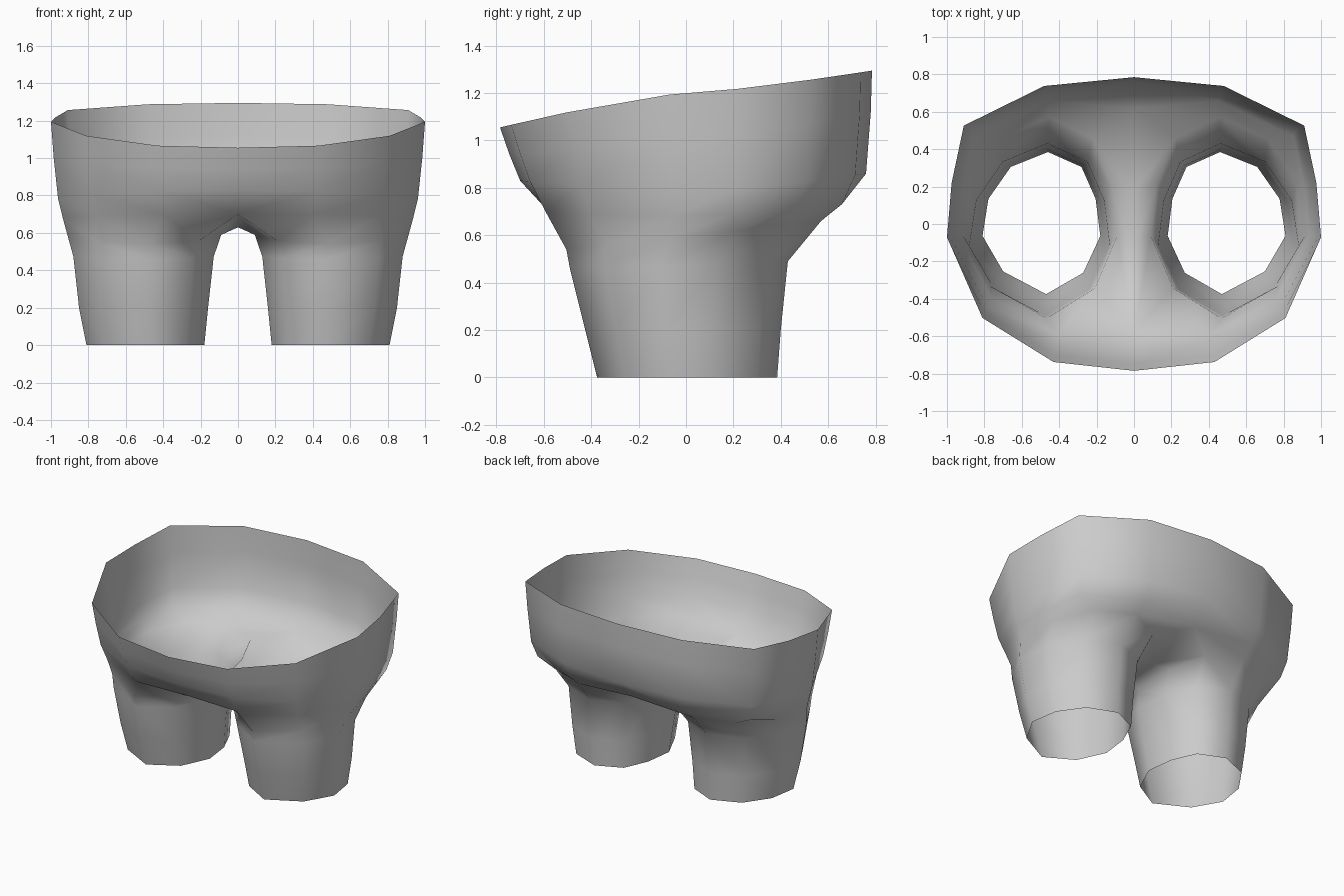
import bpy, bmesh

if "Cube" in bpy.data.objects:
    bpy.data.objects.remove(bpy.data.objects["Cube"])

# Leg outline, normalised to -1..1, counter-clockwise from the inner front corner
LEG = [(-.71, -.70), (-.08, -1), (.65, -.68), (1, -.18), (.9, .34),
       (.52, .79), (-.11, 1), (-.68, .79), (-.92, .34), (-1, -.18)]
# Waist outline, right half, from centre front to centre back
WAIST = [(0, -1), (.43, -.94), (.81, -.64), (1, -.09), (.975, .28),
         (.91, .67), (.48, .94), (0, 1)]

bm = bmesh.new()


def leg_ring(x0, x1, y0, y1, z, tilt):
    """Leg section fitted to an x/y box, tilted from front to back."""
    return [bm.verts.new(((x0 + x1) / 2 + u * (x1 - x0) / 2,
                          (y0 + y1) / 2 + v * (y1 - y0) / 2,
                          z + tilt * v)) for u, v in LEG]


def body_row(half_width, front, back, z_front, z_side, z_back):
    """Half ring round the body with separate front, side and back heights."""
    row = []
    for u, v in WAIST:
        y = v * (back if v > 0 else -front)
        end = z_back if v > 0 else z_front
        row.append(bm.verts.new((u * half_width, y,
                                 z_side + (end - z_side) * abs(v) ** 1.3)))
    return row


def bridge(low, high, closed):
    n = len(low)
    for i in range(n if closed else n - 1):
        j = (i + 1) % n
        bm.faces.new((low[i], low[j], high[j], high[i]))


# Leg, hem to top
legs = [leg_ring(.18, .81, -.375, .385, 0, 0),
        leg_ring(.16, .85, -.425, .40, .2, 0),
        leg_ring(.13, .88, -.49, .43, .475, .015),
        leg_ring(.09, .912, -.505, .57, .60, .06)]

# Body, hip to waist
body = [body_row(.937, -.63, .70, .70, .68, .735),
        body_row(.962, -.70, .76, .83, .78, .86),
        body_row(.985, -.745, .78, .94, 1.0, 1.12),
        body_row(1.0, -.785, .785, 1.055, 1.2, 1.295)]
body[0][0].co = (0, -.58, .70)
body[0][-1].co = (0, .62, .71)

# Crotch strip on the centre line closes the hip row into a full ring
crotch = [bm.verts.new((0, y, .63)) for y in (.18, -.1)]

for a, b in zip(legs, legs[1:] + [body[0] + crotch]):
    bridge(a, b, True)
for a, b in zip(body, body[1:]):
    bridge(a, b, False)

for f in bm.faces:
    f.smooth = True
mesh = bpy.data.meshes.new("shorts")
bm.to_mesh(mesh)
bm.free()
shorts = bpy.data.objects.new("shorts", mesh)
bpy.context.collection.objects.link(shorts)

# Left half
mirror = shorts.modifiers.new("mirror", 'MIRROR')
mirror.use_clip = True
mirror.merge_threshold = .001
